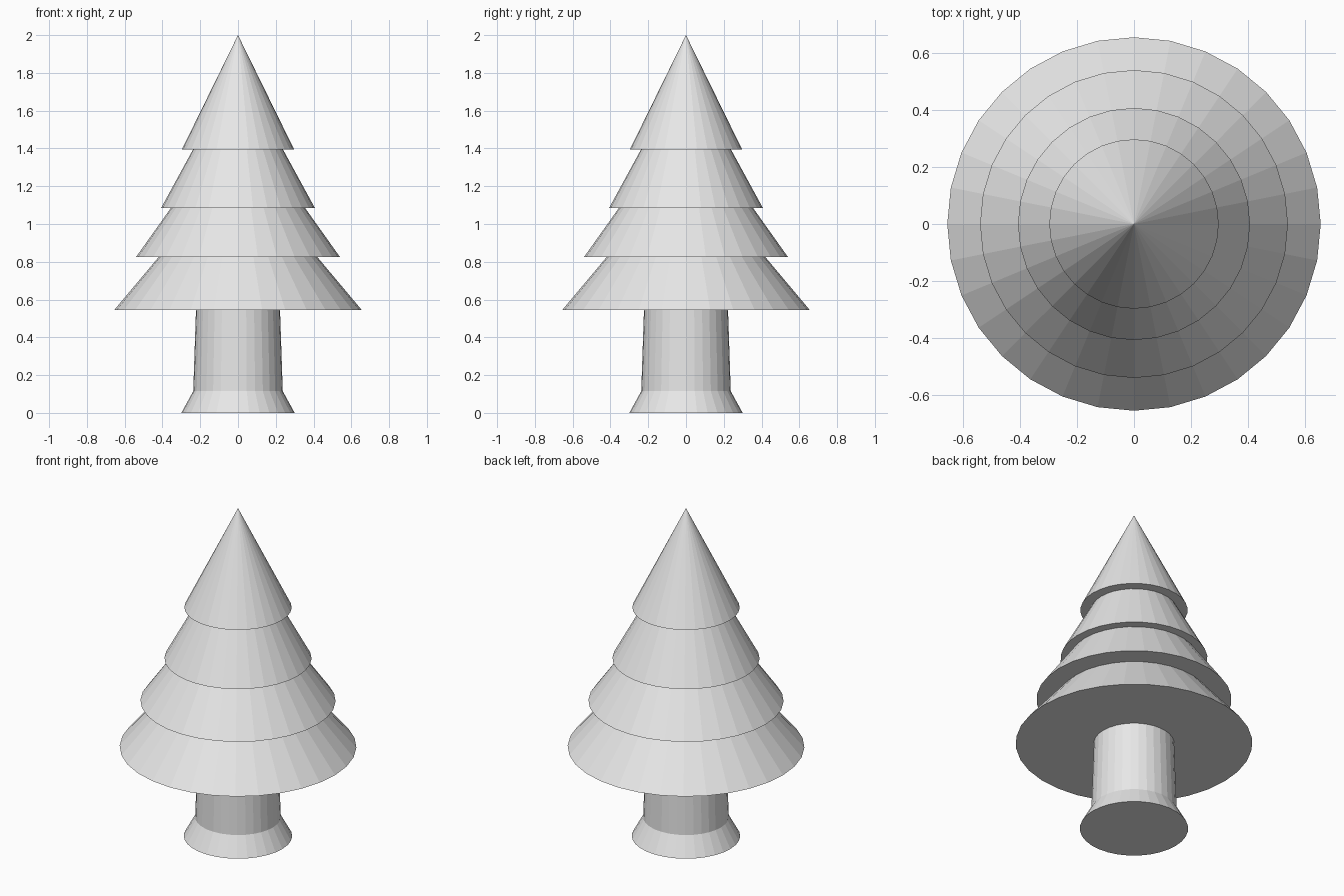
import bpy
import bmesh
from math import cos, sin, tau

SIDES = 32

cube = bpy.data.objects.get("Cube")
if cube:
    bpy.data.objects.remove(cube, do_unlink=True)

# One plain grey for the whole tree
GREY = (0.8, 0.8, 0.8, 1.0)
grey = bpy.data.materials.new("light_grey")
grey.use_nodes = True
grey.diffuse_color = GREY
grey.node_tree.nodes["Principled BSDF"].inputs["Base Color"].default_value = GREY


def lathe(name, profile):
    """Turn a bottom-to-top (radius, height) profile into a closed flat-shaded solid."""
    bm = bmesh.new()
    rings = []
    for r, z in profile:
        count = SIDES if r > 0 else 1
        rings.append([bm.verts.new((r * cos(tau * i / SIDES), r * sin(tau * i / SIDES), z))
                      for i in range(count)])
    for low, high in zip(rings, rings[1:]):
        for i in range(SIDES):
            j = (i + 1) % SIDES
            if len(high) == 1:
                bm.faces.new((low[i], low[j], high[0]))
            else:
                bm.faces.new((low[i], low[j], high[j], high[i]))
    for ring in (rings[0], rings[-1]):
        if len(ring) > 1:
            bm.faces.new(ring)
    bmesh.ops.recalc_face_normals(bm, faces=bm.faces)
    mesh = bpy.data.meshes.new(name)
    bm.to_mesh(mesh)
    bm.free()
    mesh.materials.append(grey)
    obj = bpy.data.objects.new(name, mesh)
    bpy.context.collection.objects.link(obj)
    return obj


# Trunk with a flared foot, its top tucked just inside the foliage
lathe("trunk", [(0.30, 0), (0.237, 0.115), (0.222, 0.56)])

# Foliage: four stacked tiers with flat undersides, ending in a point
lathe("foliage", [
    (0.655, 0.545), (0.42, 0.825),
    (0.54, 0.825), (0.355, 1.085),
    (0.407, 1.085), (0.238, 1.395),
    (0.297, 1.395), (0, 2.0),
])
